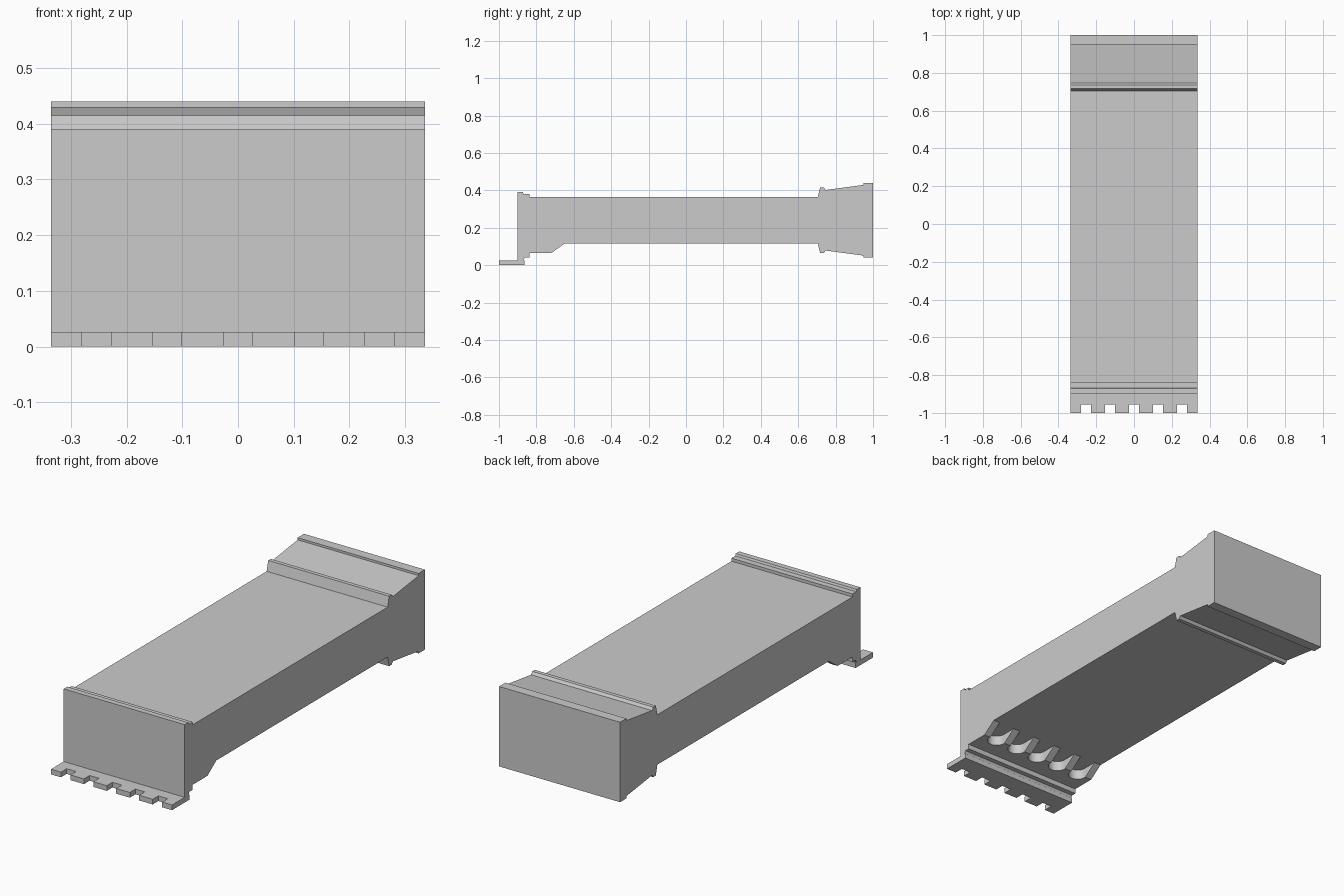
import bpy, bmesh, math

if "Cube" in bpy.data.objects:
    bpy.data.objects.remove(bpy.data.objects["Cube"])

W = 0.335          # half width
PITCH = 0.127      # spacing of notches and scoops
SLOTS = [i * PITCH for i in range(-2, 3)]


def prism(name, pts, lo, hi, axis):
    """Extrude a closed 2D outline: axis 'x' takes (y, z) points, axis 'z' takes (x, y)."""
    bm = bmesh.new()
    place = (lambda p: (lo, p[0], p[1])) if axis == 'x' else (lambda p: (p[0], p[1], lo))
    face = bm.faces.new([bm.verts.new(place(p)) for p in pts])
    ext = bmesh.ops.extrude_face_region(bm, geom=[face])
    moved = [v for v in ext['geom'] if isinstance(v, bmesh.types.BMVert)]
    d = hi - lo
    bmesh.ops.translate(bm, verts=moved, vec=(d, 0, 0) if axis == 'x' else (0, 0, d))
    bmesh.ops.recalc_face_normals(bm, faces=bm.faces)
    mesh = bpy.data.meshes.new(name)
    bm.to_mesh(mesh)
    bm.free()
    ob = bpy.data.objects.new(name, mesh)
    bpy.context.collection.objects.link(ob)
    return ob


# Main housing: side profile with stepped front lip and flared rear collar
MID = 0.24         # the rear collar mirrors about this height
collar = [(0.705, 0.365), (0.717, 0.415), (0.737, 0.415), (0.747, 0.402),
          (0.95, 0.429), (0.95, 0.44), (1.0, 0.44)]
front_top = [(-0.9, 0.39), (-0.872, 0.39), (-0.868, 0.38), (-0.838, 0.38), (-0.838, 0.365)]
front_low = [(-0.838, 0.115), (-0.838, 0.04), (-0.862, 0.04), (-0.87, 0.026), (-0.9, 0.026)]
lower = [(y, 2 * MID - z) for y, z in reversed(collar)]
prism("housing", front_top + collar + lower + front_low, -W, W, 'x')

# Notched connector plate under the front
comb = [(-W, -0.863), (-W, -1.0)]
for x in SLOTS:
    a, b = x - 0.026, x + 0.026
    comb += [(a, -1.0), (a, -0.955), (b, -0.955), (b, -1.0)]
comb += [(W, -1.0), (W, -0.863)]
prism("connector_plate", comb, 0.0, 0.026, 'z')

# Sloped pad on the underside, cut by five round-ended scoops
pad = prism("scooped_pad", [(-0.838, 0.115), (-0.838, 0.065), (-0.72, 0.065), (-0.65, 0.115)],
            -W, W, 'x')
R, YC = 0.044, -0.725
for x in SLOTS:
    arc = [(x + R * math.cos(t), YC + R * math.sin(t))
           for t in (math.pi + math.pi * k / 16 for k in range(17))]
    cutter = prism("scoop_cutter", arc + [(x + R, -0.6), (x - R, -0.6)], 0.0, 0.2, 'z')
    cutter.hide_render = True
    mod = pad.modifiers.new("scoop", 'BOOLEAN')
    mod.operation, mod.solver, mod.object = 'DIFFERENCE', 'EXACT', cutter
    bpy.context.view_layer.objects.active = pad
    bpy.ops.object.modifier_apply(modifier=mod.name)
    bpy.data.objects.remove(cutter)

# Smooth the scoop walls, keep all hard edges
bpy.ops.object.select_all(action='DESELECT')
pad.select_set(True)
bpy.context.view_layer.objects.active = pad
bpy.ops.object.shade_smooth_by_angle(angle=math.radians(30))
